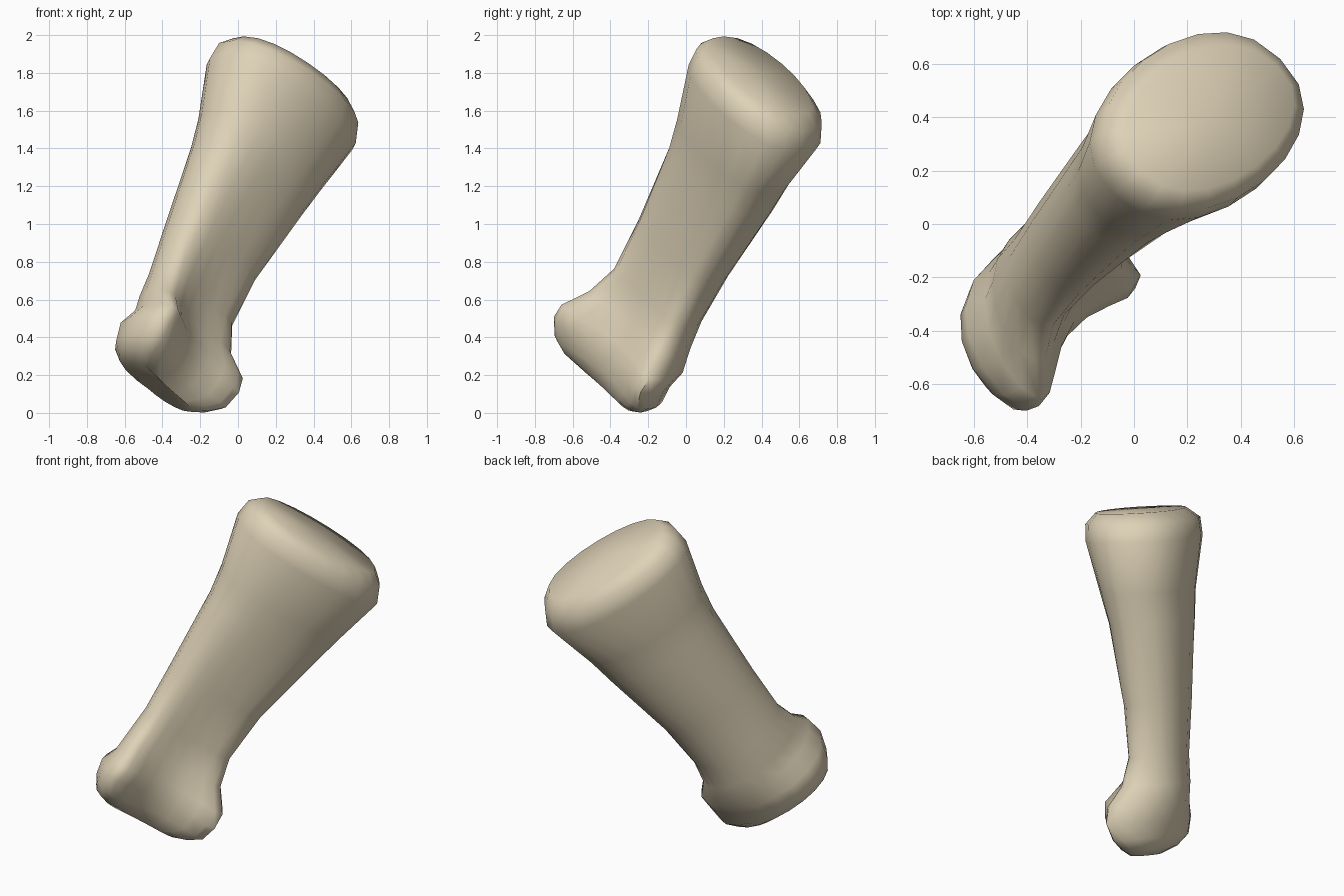
import bpy
import bmesh
from math import cos, sin, pi, radians
from mathutils import Vector

default_cube = bpy.data.objects.get("Cube")
if default_cube:
    bpy.data.objects.remove(default_cube, do_unlink=True)

SIDES = 20
TILT = radians(33)

# Directions: along the shaft, across its broad face, and through its thickness
diagonal = Vector((1, 1, 0)).normalized()
thickness = Vector((1, -1, 0)).normalized()
upright = Vector((0, 0, 1))
along = diagonal * sin(TILT) + upright * cos(TILT)
across = diagonal * cos(TILT) - upright * sin(TILT)

# Sections: station, broad range, thickness range, shear, taper, bend
sections = [
    (-.20, -.79, -.32, -.11, .05, 0, 0, .06),
    (-.16, -.88, -.25, -.20, .09, 0, -.03, .14),
    (-.10, -.92, -.19, -.26, .11, 0, -.05, .22),
    (0, -.95, -.18, -.28, .12, 0, -.05, .27),
    (.09, -.93, -.18, -.28, .10, -.03, -.01, .28),
    (.20, -.89, -.25, -.29, .06, -.02, 0, .18),
    (.36, -.86, -.28, -.29, .04, -.01, 0, .11),
    (.66, -.87, -.26, -.32, .06, 0, 0, .08),
    (1.13, -.90, -.17, -.36, .12, .02, 0, .05),
    (1.30, -.93, -.14, -.37, .16, .03, 0, .03),
    (1.60, -1.01, -.07, -.42, .23, .04, 0, 0),
    (1.70, -1.0, -.12, -.41, .23, .04, 0, 0),
    (1.76, -.95, -.19, -.33, .17, .04, 0, 0),
]


def rounded(value, power):
    """Signed power, for squarer ellipses."""
    return abs(value) ** power * (1 if value >= 0 else -1)


def section_point(section, angle):
    station, broad_low, broad_high, thin_low, thin_high, shear, taper, bend = section
    c = cos(angle)
    s = rounded(sin(angle), .85)
    broad = (broad_low + broad_high) / 2 + c * (broad_high - broad_low) / 2
    thin = (thin_low + thin_high) / 2 + s * (thin_high - thin_low) / 2
    # The bend hollows one face more than it rounds the opposite face
    thin += shear * c + taper * c * s + bend * c * c * (.7 + .3 * s)
    return along * station + across * broad + thickness * thin


def add_cap(bm, ring, offset):
    """Close an end with a fan around a raised or sunken middle."""
    middle = sum((v.co for v in ring), Vector()) / len(ring)
    tip = bm.verts.new(middle + along * offset)
    for i, vert in enumerate(ring):
        bm.faces.new((vert, ring[(i + 1) % SIDES], tip))


# Bone: lofted shaft with a broad head above and two knuckles below
bm = bmesh.new()
rings = [[bm.verts.new(section_point(section, 2 * pi * i / SIDES))
          for i in range(SIDES)] for section in sections]
for lower, upper in zip(rings, rings[1:]):
    for i in range(SIDES):
        j = (i + 1) % SIDES
        bm.faces.new((lower[i], lower[j], upper[j], upper[i]))
add_cap(bm, rings[0], .03)
add_cap(bm, rings[-1], .01)
bmesh.ops.recalc_face_normals(bm, faces=bm.faces)
mesh = bpy.data.meshes.new("bone")
bm.to_mesh(mesh)
bm.free()
bone = bpy.data.objects.new("bone", mesh)
bpy.context.collection.objects.link(bone)

# Bone colour
tan = (.73, .64, .47, 1)
material = bpy.data.materials.new("bone_tan")
material.use_nodes = True
material.diffuse_color = tan
shader = material.node_tree.nodes["Principled BSDF"]
shader.inputs["Base Color"].default_value = tan
mesh.materials.append(material)

# Smooth shading
bpy.ops.object.select_all(action="DESELECT")
bone.select_set(True)
bpy.context.view_layer.objects.active = bone
bpy.ops.object.shade_smooth_by_angle(angle=radians(60))
